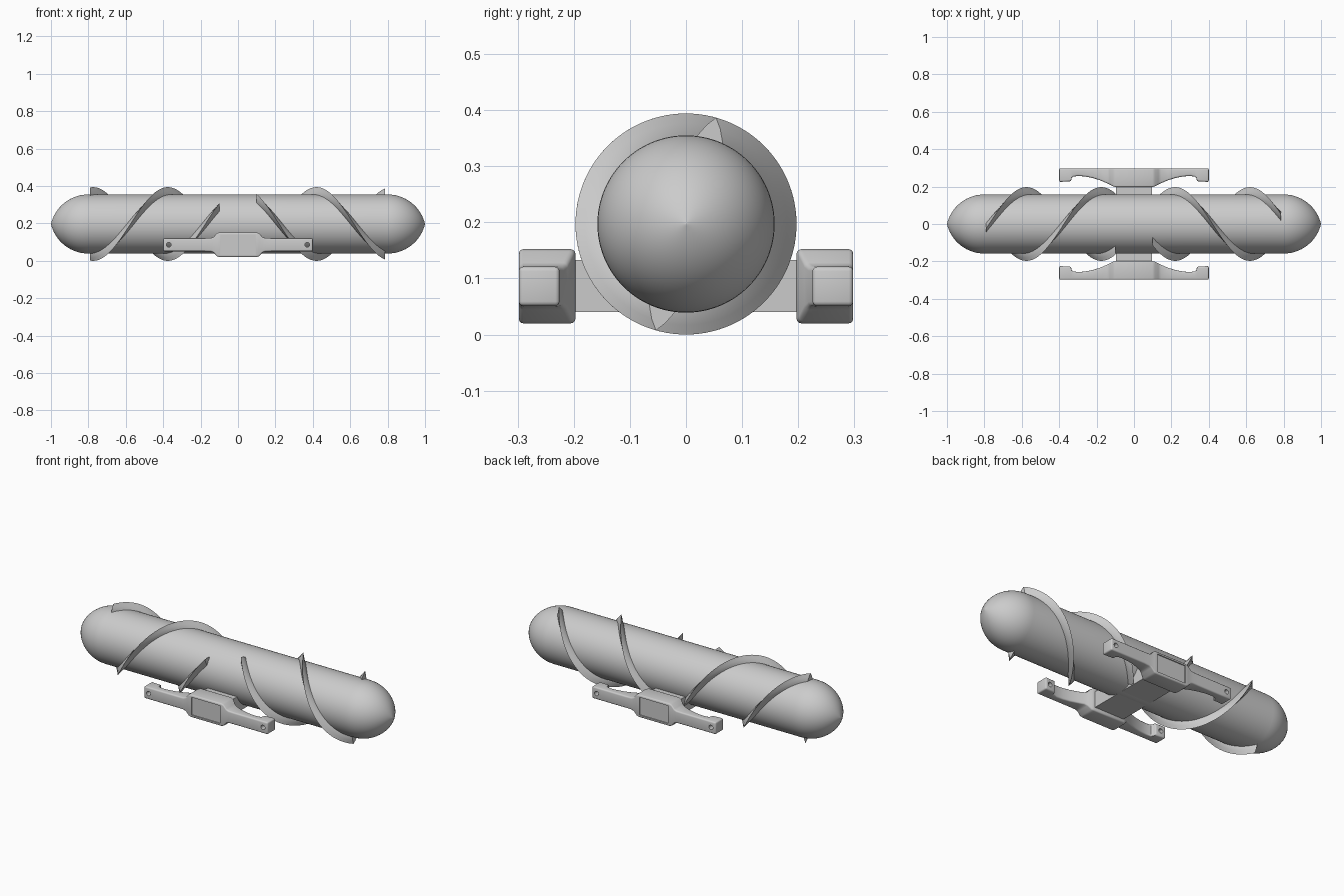
import bpy, bmesh, math
from mathutils import Matrix

if "Cube" in bpy.data.objects:
    bpy.data.objects.remove(bpy.data.objects["Cube"])

ZC = 0.197      # height of the body axis
R_BODY = 0.158
R_FIN = 0.197
ARM_Z = 0.086   # height of the side brackets


def make(name, verts, faces, smooth=True):
    me = bpy.data.meshes.new(name)
    me.from_pydata(verts, [], faces)
    bm = bmesh.new()
    bm.from_mesh(me)
    bmesh.ops.recalc_face_normals(bm, faces=bm.faces)
    bm.to_mesh(me)
    bm.free()
    ob = bpy.data.objects.new(name, me)
    bpy.context.collection.objects.link(ob)
    if smooth:
        shade(ob)
    return ob


def activate(ob):
    bpy.ops.object.select_all(action='DESELECT')
    ob.select_set(True)
    bpy.context.view_layer.objects.active = ob


def shade(ob):
    activate(ob)
    bpy.ops.object.shade_smooth_by_angle(angle=math.radians(35))


def loft(sections):
    """Skin a list of closed rings with capped ends."""
    n = len(sections[0])
    verts = [p for s in sections for p in s]
    faces = [(i * n + j, i * n + (j + 1) % n, (i + 1) * n + (j + 1) % n, (i + 1) * n + j)
             for i in range(len(sections) - 1) for j in range(n)]
    faces += [tuple(range(n)), tuple(range(len(verts) - n, len(verts)))]
    return verts, faces


# Body: cylinder with tangent-ogive noses
L = 0.2
rho = (R_BODY ** 2 + L ** 2) / (2 * R_BODY)
nose = []
for i in range(17):
    t = L * math.sin(math.pi / 2 * i / 16)
    r = math.sqrt(rho ** 2 - t ** 2) - (rho - R_BODY)
    nose.append((1 - L + t, max(r, 0.0005)))
profile = [(-x, r) for x, r in reversed(nose)] + nose
N = 96
rings = [[(x, r * math.cos(2 * math.pi * k / N), ZC + r * math.sin(2 * math.pi * k / N))
          for k in range(N)] for x, r in profile]
make("body", *loft(rings))


# Spiral fins: two starts on each half, opposite hands
def fin(name, x0, x1, x_top, sense, start):
    secs = []
    half = math.radians(9)
    for i in range(91):
        x = x0 + (x1 - x0) * i / 90
        a = sense * (x - x_top) / 0.8 * 2 * math.pi + start * math.pi
        prof = ((-half, R_BODY - 0.006), (-half, R_BODY - 0.001), (-half * 0.45, 0.18), (0, R_FIN),
                (half * 0.45, 0.18), (half, R_BODY - 0.001), (half, R_BODY - 0.006))
        secs.append([(x, r * math.sin(a + d), ZC + r * math.cos(a + d)) for d, r in prof])
    make(name, *loft(secs))


for s in (0, 1):
    fin(f"left_fin_{s + 1}", -0.79, -0.1, -0.375, 1, s)
    fin(f"right_fin_{s + 1}", 0.1, 0.785, 0.42, -1, s)

# Cross bar under the body
bm = bmesh.new()
bmesh.ops.create_cube(bm, size=1, matrix=Matrix.Translation((0, 0, 0.0865))
                      @ Matrix.Diagonal((0.19, 0.41, 0.093, 1)))
me = bpy.data.meshes.new("cross_bar")
bm.to_mesh(me)
bm.free()
bpy.context.collection.objects.link(bpy.data.objects.new("cross_bar", me))

# Side bracket: x, inner y, half height
half_st = [(0.098, 0.197, 0.066), (0.112, 0.201, 0.062), (0.13, 0.211, 0.042), (0.145, 0.218, 0.036),
           (0.18, 0.233, 0.035), (0.22, 0.246, 0.035), (0.26, 0.254, 0.035), (0.30, 0.257, 0.035),
           (0.325, 0.253, 0.035), (0.333, 0.245, 0.035), (0.336, 0.228, 0.035), (0.40, 0.225, 0.035)]
stations = [(-x, y, h) for x, y, h in reversed(half_st)] + half_st
secs = [[(x, y, ARM_Z - h), (x, 0.298, ARM_Z - h), (x, 0.298, ARM_Z + h), (x, y, ARM_Z + h)]
        for x, y, h in stations]
bracket = make("side_brackets", *loft(secs), smooth=False)

# Cutter: shallow face recess and bolt holes
bm = bmesh.new()
bmesh.ops.create_cube(bm, size=1, matrix=Matrix.Translation((0, 0.31, ARM_Z))
                      @ Matrix.Diagonal((0.186, 0.036, 0.104, 1)))
for x in (-0.37, 0.37):
    bmesh.ops.create_cone(bm, cap_ends=True, segments=24, radius1=0.013, radius2=0.013, depth=0.3,
                          matrix=Matrix.Translation((x, 0.27, ARM_Z)) @ Matrix.Rotation(math.pi / 2, 4, 'X'))
me = bpy.data.meshes.new("bracket_cutter")
bm.to_mesh(me)
bm.free()
cutter = bpy.data.objects.new("bracket_cutter", me)
bpy.context.collection.objects.link(cutter)
cutter.hide_render = True

bev = bracket.modifiers.new("round", 'BEVEL')
bev.width = 0.01
bev.segments = 3
bev.limit_method = 'ANGLE'
bev.angle_limit = math.radians(50)
cut = bracket.modifiers.new("cut", 'BOOLEAN')
cut.object = cutter
cut.operation = 'DIFFERENCE'
cut.solver = 'EXACT'
mir = bracket.modifiers.new("mirror", 'MIRROR')
mir.use_axis = (False, True, False)
activate(bracket)
for m in ("round", "cut", "mirror"):
    bpy.ops.object.modifier_apply(modifier=m)
bpy.data.objects.remove(cutter)
shade(bracket)
